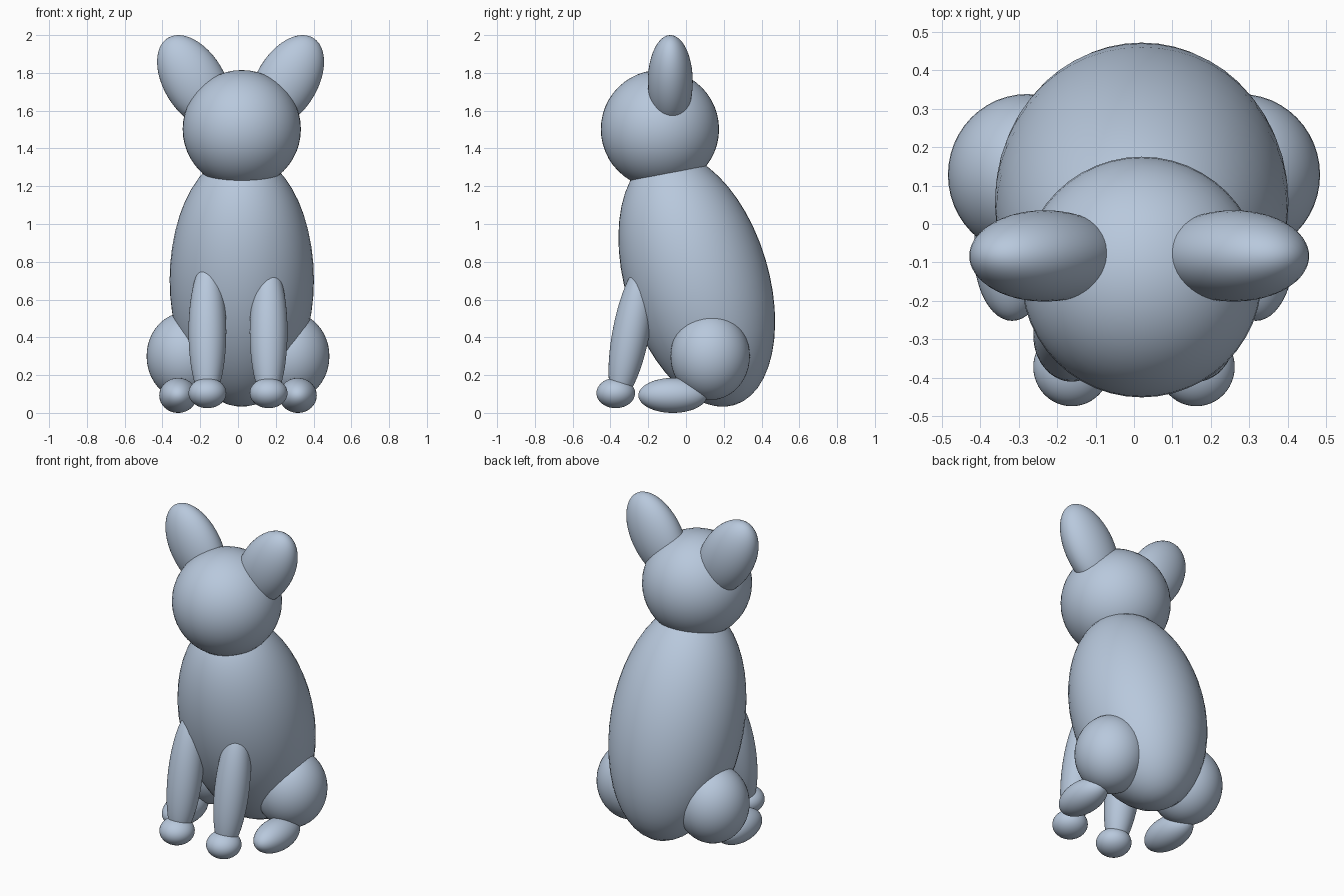
import bpy, math

if "Cube" in bpy.data.objects:
    bpy.data.objects.remove(bpy.data.objects["Cube"])

coat = bpy.data.materials.new("pale blue grey")
coat.diffuse_color = (0.48, 0.58, 0.72, 1.0)
coat.use_nodes = True
coat.node_tree.nodes["Principled BSDF"].inputs["Base Color"].default_value = coat.diffuse_color


def ellipsoid(name, centre, radii, tilt_x=0.0, tilt_y=0.0):
    """Smooth ellipsoid, tilted in degrees about x and y."""
    bpy.ops.mesh.primitive_uv_sphere_add(
        segments=48, ring_count=24, location=centre,
        rotation=(math.radians(tilt_x), math.radians(tilt_y), 0))
    obj = bpy.context.object
    obj.name = name
    obj.scale = radii
    obj.data.materials.append(coat)
    bpy.ops.object.shade_smooth()
    return obj


# Leaning torso and round head
ellipsoid("body", (0.02, 0.057, 0.705), (0.382, 0.38, 0.693), tilt_x=16.7)
ellipsoid("head", (0.02, -0.138, 1.502), (0.313, 0.313, 0.313))

# Paired parts
for side, s in (("left", -1), ("right", 1)):
    # Ears splay outwards from the head
    ellipsoid(f"{side}_ear", (0.0135 + s * 0.2455, -0.083, 1.754),
              (0.162, 0.119, 0.27), tilt_y=s * 31)
    # Front leg and paw
    ellipsoid(f"{side}_front_leg", (s * 0.162, -0.29, 0.43),
              (0.1, 0.098, 0.377), tilt_x=-11)
    ellipsoid(f"{side}_front_paw", (s * 0.162, -0.372, 0.105),
              (0.1, 0.102, 0.08))
    # Folded hind leg and foot
    ellipsoid(f"{side}_haunch", (s * 0.278, 0.128, 0.30),
              (0.206, 0.21, 0.232))
    ellipsoid(f"{side}_hind_foot", (s * 0.317, -0.07, 0.0925),
              (0.1, 0.182, 0.0925))
